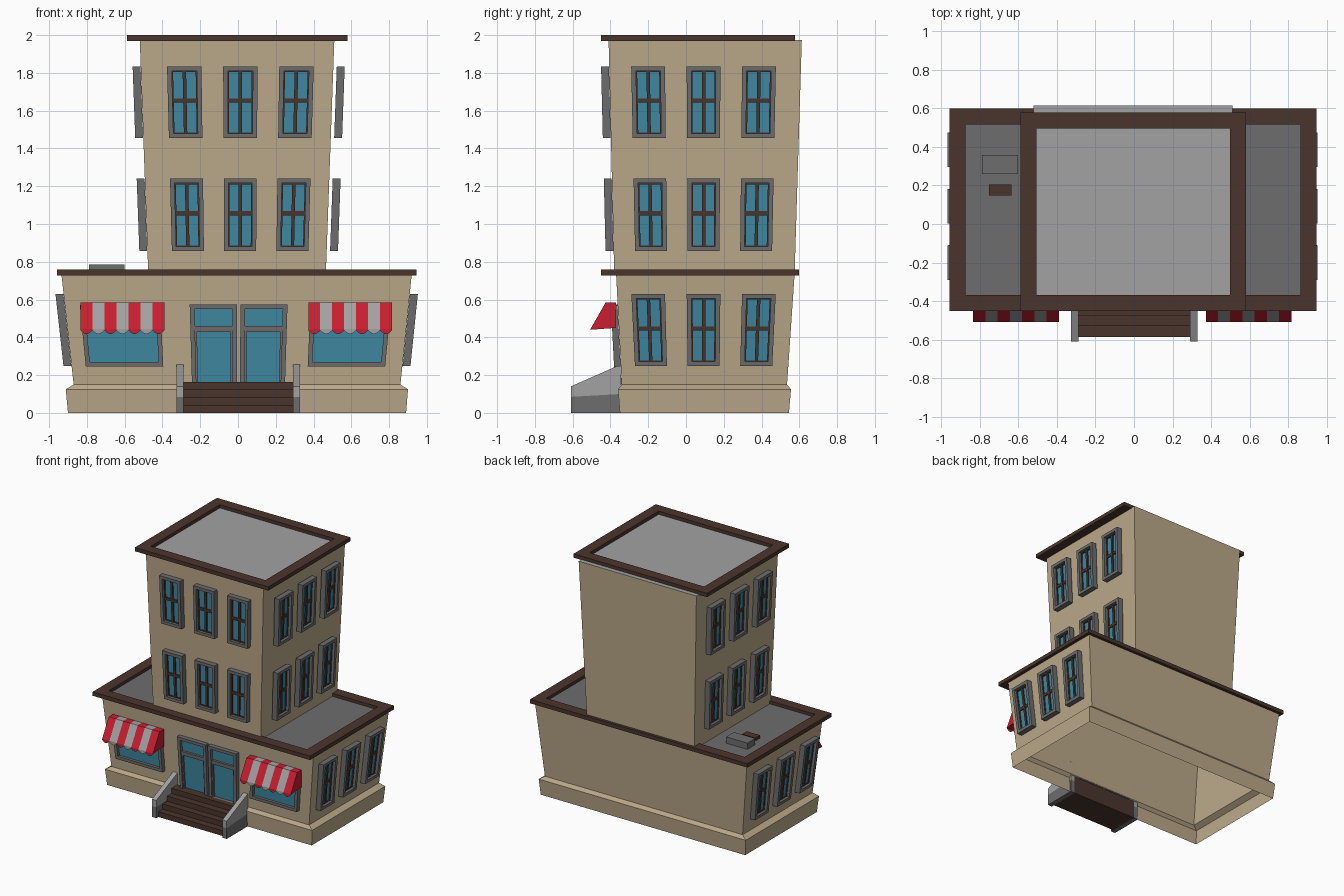
import bpy, bmesh, math

if "Cube" in bpy.data.objects:
    bpy.data.objects.remove(bpy.data.objects["Cube"])

def mat(name, rgb):
    m = bpy.data.materials.new(name)
    m.diffuse_color = (*rgb, 1)
    m.use_nodes = True
    m.node_tree.nodes["Principled BSDF"].inputs["Base Color"].default_value = m.diffuse_color
    return m

BEIGE = mat("beige_wall", (.50, .40, .255))
BROWN = mat("dark_brown", (.068, .036, .026))
GRAY = mat("dark_gray", (.155, .155, .155))
LIGHT = mat("light_gray", (.36, .36, .36))
GLASS = mat("blue_glass", (.05, .25, .36))
RED = mat("awning_red", (.58, .013, .03))

def finish(bm, name, mats):
    bmesh.ops.recalc_face_normals(bm, faces=bm.faces)
    me = bpy.data.meshes.new(name)
    bm.to_mesh(me)
    bm.free()
    for m in mats:
        me.materials.append(m)
    ob = bpy.data.objects.new(name, me)
    bpy.context.collection.objects.link(ob)
    return ob

def flat(u, v, d):
    return (u, v, d)

def rect(bm, P, r, d):
    u0, u1, v0, v1 = r
    return [bm.verts.new(P(u, v, d)) for u, v in ((u0, v0), (u1, v0), (u1, v1), (u0, v1))]

def bridge(bm, a, b, mi):
    for i in range(4):
        j = (i + 1) % 4
        bm.faces.new((a[i], a[j], b[j], b[i])).material_index = mi

def box(bm, P, r, d0, d1, mi=0):
    a, b = rect(bm, P, r, d0), rect(bm, P, r, d1)
    bridge(bm, a, b, mi)
    bm.faces.new(a).material_index = mi
    bm.faces.new(b).material_index = mi

def ring(bm, P, r, w, d0, d1, mi=0):
    inner = (r[0] + w, r[1] - w, r[2] + w, r[3] - w)
    loops = [rect(bm, P, r, d0), rect(bm, P, r, d1), rect(bm, P, inner, d1), rect(bm, P, inner, d0)]
    for k in range(4):
        bridge(bm, loops[k], loops[(k + 1) % 4], mi)

# Flaring storeys: (left, right, front, back, z) sections, open underneath
def storey(name, sections, roof):
    bm = bmesh.new()
    loops = [rect(bm, flat, s[:4], s[4]) for s in sections]
    for a, b in zip(loops, loops[1:]):
        bridge(bm, a, b, 0)
    bm.faces.new(loops[-1]).material_index = 1
    finish(bm, name, [BEIGE, roof])

SHOP = ((-.87, .86, -.34, .535, .15), (-.935, .92, -.37, .575, .735))
TOWER = ((-.475, .465, -.38, .575, .735), (-.52, .51, -.41, .613, 1.974))
storey("ground_floor_walls", [(-.90, .89, -.35, .545, 0), (-.912, .90, -.36, .556, .125), *SHOP], GRAY)
storey("tower_walls", TOWER, LIGHT)

# Roof cornices
for name, r, z in (("lower_cornice", (-.957, .945, -.45, .598), .728),
                   ("upper_cornice", (-.588, .58, -.45, .577), 1.97)):
    bm = bmesh.new()
    ring(bm, flat, r, .083, z, z + .031 if z < 1 else 2.0)
    finish(bm, name, [BROWN])

# Maps (along wall, height, outward depth) onto a leaning wall
def wall(vol, side):
    a, b = vol
    def at(z):
        t = (z - a[4]) / (b[4] - a[4])
        return [a[i] + t * (b[i] - a[i]) for i in range(4)]
    mid = at((a[4] + b[4]) / 2)
    def P(u, z, d):
        s = at(z)
        k = 2 if side in "LR" else 0
        c = (mid[k] + mid[k + 1]) / 2
        u = c + (u - c) * (s[k + 1] - s[k]) / (mid[k + 1] - mid[k])
        return {"F": (u, s[2] - d, z), "L": (s[0] - d, u, z), "R": (s[1] + d, u, z)}[side]
    return P

def window(name, P, r, off=.001, depth=.042, bars=True):
    bm = bmesh.new()
    u0, u1, z0, z1 = r
    w = .024
    ring(bm, P, r, w, off, depth + off)
    box(bm, P, (u0 + w, u1 - w, z0 + w, z1 - w), off + .004, off + .012, 1)
    if bars:
        u, z = (u0 + u1) / 2, (z0 + z1) / 2 + .008
        ring(bm, P, (u0 + w, u1 - w, z0 + w, z1 - w), .006, off + .01, off + .02, 2)
        box(bm, P, (u - .009, u + .009, z0 + w, z1 - w), off + .01, off + .022, 2)
        box(bm, P, (u0 + w, u1 - w, z - .011, z + .011), off + .01, off + .02, 2)
    return finish(bm, name, [GRAY, GLASS, BROWN])

# Sash windows in rows of three
FLOORS = ((.247, .63), (.857, 1.24), (1.455, 1.835))
for f, (z0, z1) in enumerate(FLOORS):
    vol = TOWER if f else SHOP
    for i in range(3):
        for side in "LR":
            y = -.193 + .286 * i
            off = .018 if f and side == "R" else .001
            window(f"side_window_{side}{f}{i}", wall(vol, side), (y - .087, y + .087, z0, z1), off)
        if f:
            x = -.275 + .287 * i
            window(f"front_window_{f}{i}", wall(vol, "F"), (x - .088, x + .088, z0, z1))

# Shop windows and doors
FRONT = wall(SHOP, "F")
for x in (-.615, .588):
    window("shop_window", FRONT, (x - .21, x + .21, .245, .572), depth=.035, bars=False)
for u0 in (-.252, .012):
    u1 = u0 + .246
    bm = bmesh.new()
    ring(bm, FRONT, (u0, u1, .14, .573), .024, .001, .036)
    box(bm, FRONT, (u0 + .02, u1 - .02, .15, .56), .004, .012, 1)
    box(bm, FRONT, (u0 + .02, u1 - .02, .437, .46), .01, .03)
    ring(bm, FRONT, (u0 + .022, u1 - .022, .15, .44), .012, .01, .025)
    finish(bm, "door", [GRAY, GLASS])

# Striped awnings with scalloped valance
for x in (-.612, .594):
    bm = bmesh.new()
    profile = ((-.37, .585), (-.425, .585), (-.508, .44), (-.37, .45))
    w = .444 / 7
    for i in range(7):
        x0 = x - .222 + i * w
        a, b = ([bm.verts.new((q, y, z)) for y, z in profile] for q in (x0, x0 + w))
        bridge(bm, a, b, i % 2)
        if i == 0:
            bm.faces.new(a)
        if i == 6:
            bm.faces.new(b)
        scallop = [bm.verts.new((x0 + w * t / 6, -.509, .437 - .02 * math.sin(math.pi * t / 6))) for t in range(7)]
        top = [bm.verts.new((q, -.509, .445)) for q in (x0 + w, x0)]
        bm.faces.new(scallop + top).material_index = i % 2
    finish(bm, "awning", [RED, LIGHT])

# Entrance steps
bm = bmesh.new()
for i in range(4):
    box(bm, flat, (-.288, .292, -.585 + .055 * i, -.345), .041 * i, .041 * (i + 1))
finish(bm, "entrance_steps", [BROWN])

# Sloping stair side walls: dark foot, light upper part
for x0 in (-.326, .29):
    bm = bmesh.new()
    for mi, pts in enumerate((((-.61, 0), (-.61, .085), (-.345, .1), (-.345, 0)),
                              ((-.61, .085), (-.61, .14), (-.345, .257), (-.345, .1)))):
        a, b = ([bm.verts.new((q, y, z)) for y, z in pts] for q in (x0, x0 + .038))
        bridge(bm, a, b, mi)
        bm.faces.new(a).material_index = mi
        bm.faces.new(b).material_index = mi
    finish(bm, "stair_side_wall", [GRAY, LIGHT])

# Rooftop vent
bm = bmesh.new()
box(bm, flat, (-.788, -.602, .26, .358), .735, .785, 0)
box(bm, flat, (-.752, -.635, .147, .205), .735, .757, 1)
finish(bm, "roof_vent", [GRAY, BROWN])
